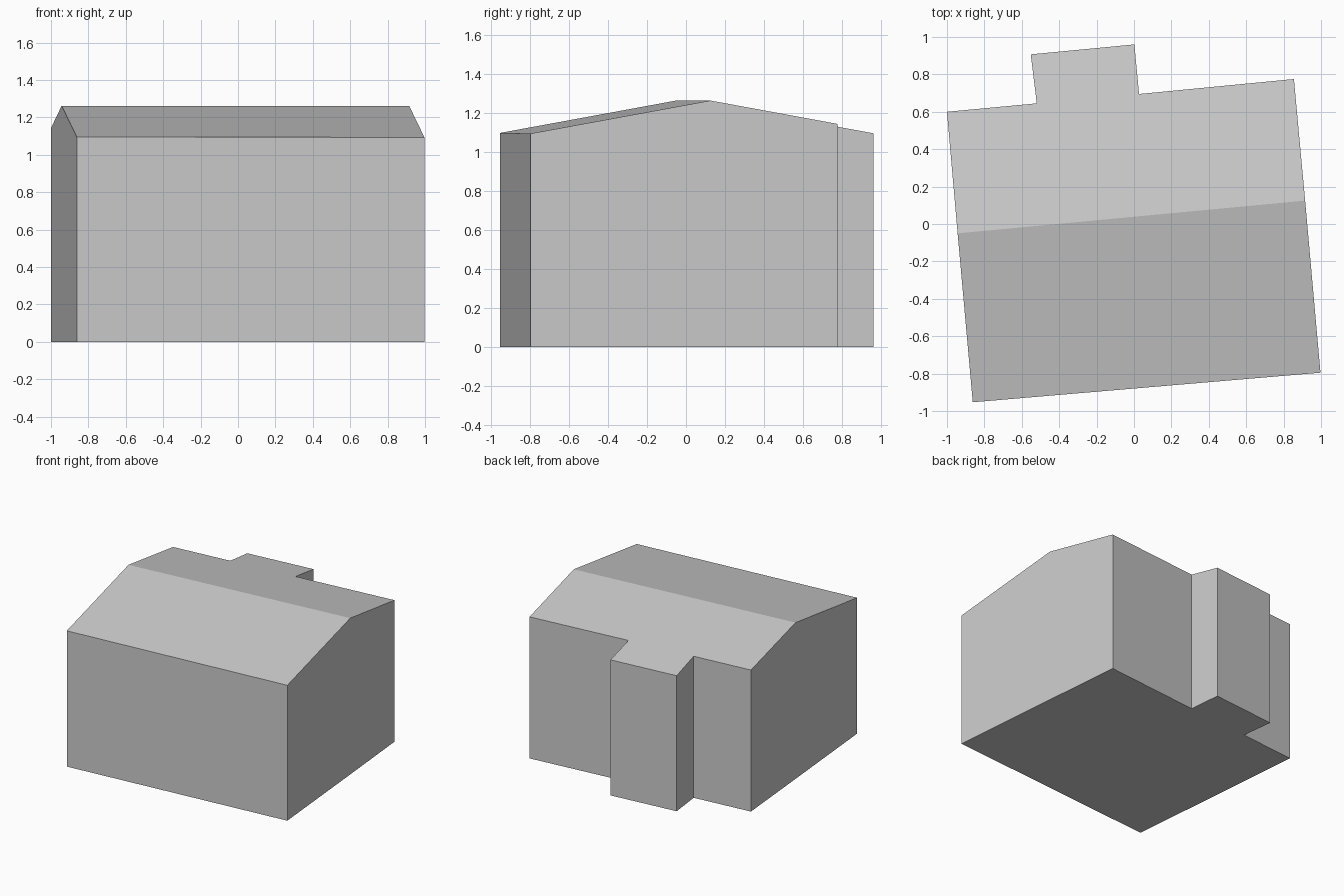
import bpy, bmesh
from mathutils import Vector

cube = bpy.data.objects.get("Cube")
if cube:
    bpy.data.objects.remove(cube, do_unlink=True)

# Plain grey used on every surface
grey = bpy.data.materials.new("light_grey")
grey.use_nodes = True
colour = (0.6, 0.6, 0.6, 1)
grey.diffuse_color = colour
grey.node_tree.nodes["Principled BSDF"].inputs["Base Color"].default_value = colour

# Footprint, counter-clockwise, including the two gable ends of the ridge
ridge_left, ridge_right = Vector((-0.943, -0.05)), Vector((0.915, 0.125))
footprint = [
    Vector((-0.862, -0.953)), Vector((0.997, -0.795)),   # front wall
    ridge_right,
    Vector((0.855, 0.775)), Vector((0.027, 0.695)),      # back wall, left part
    Vector((0.002, 0.96)), Vector((-0.552, 0.907)),      # rear bay
    Vector((-0.52, 0.645)), Vector((-1.0, 0.6)),         # back wall, right part
    ridge_left,
]
RIDGE_HEIGHT, PITCH = 1.262, 0.183
along = (ridge_right - ridge_left).normalized()


def roof_height(p):
    """Height of the gable roof above a plan position."""
    return RIDGE_HEIGHT - PITCH * abs(along.cross(p - ridge_left))


# Raise the footprint to the roof slopes
bm = bmesh.new()
bottom = [bm.verts.new((p.x, p.y, 0)) for p in footprint]
top = [bm.verts.new((p.x, p.y, roof_height(p))) for p in footprint]
bm.faces.new(bottom[::-1])
roof = bm.faces.new(top)
count = len(footprint)
for i in range(count):
    j = (i + 1) % count
    bm.faces.new((bottom[i], bottom[j], top[j], top[i]))

# Split the roof into two slopes along the ridge
bmesh.utils.face_split(roof, top[footprint.index(ridge_left)],
                       top[footprint.index(ridge_right)])

# Merge each gable wall into one flat face
gable_seams = [e for e in bm.edges
               if {e.verts[0], e.verts[1]} in
               [{bottom[k], top[k]} for k in (2, count - 1)]]
bmesh.ops.dissolve_edges(bm, edges=gable_seams, use_verts=False)
bmesh.ops.recalc_face_normals(bm, faces=bm.faces)

mesh = bpy.data.meshes.new("house_body")
bm.to_mesh(mesh)
bm.free()
mesh.materials.append(grey)
bpy.context.collection.objects.link(bpy.data.objects.new("house_body", mesh))
